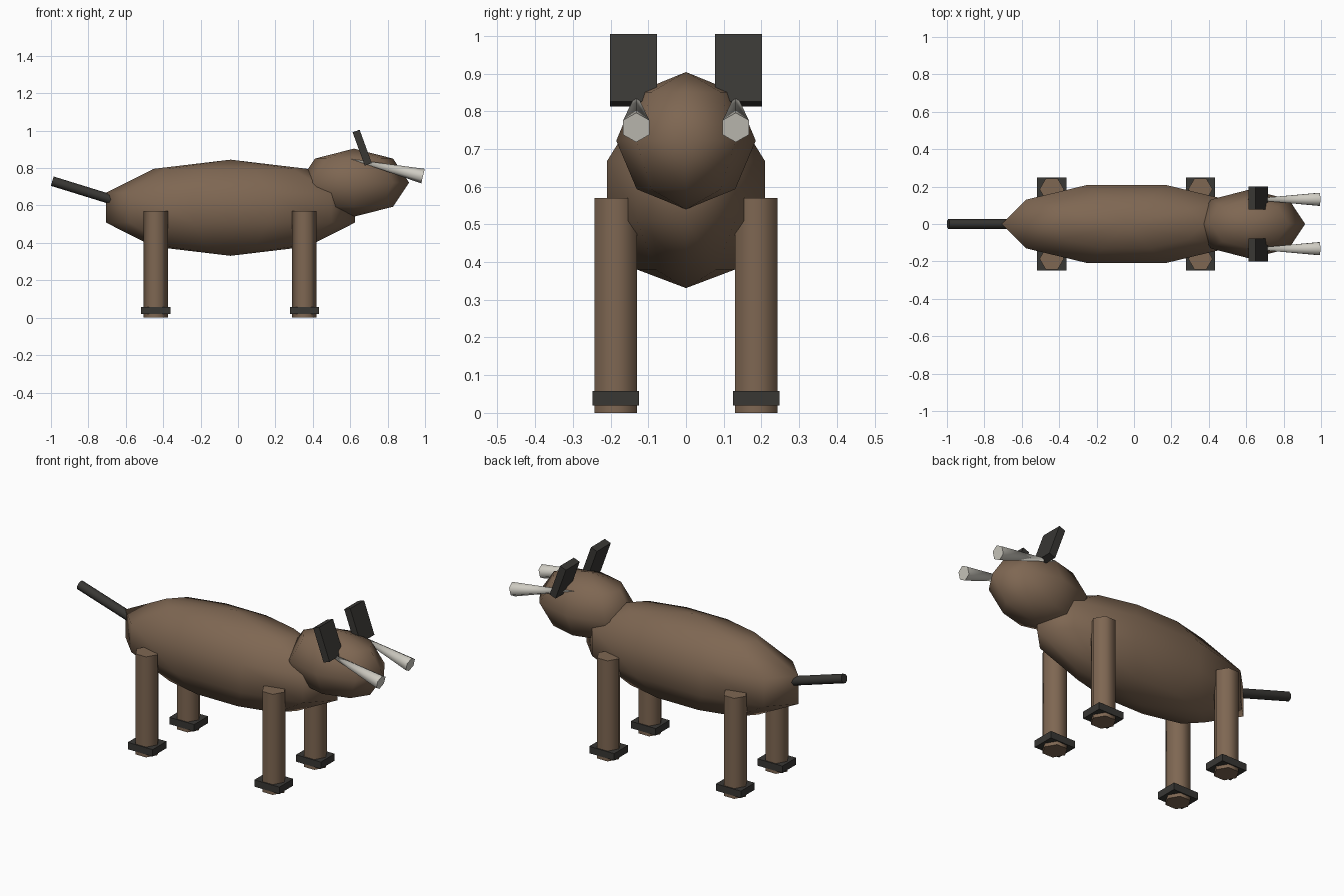
import bpy, bmesh, math
from mathutils import Matrix, Vector

if "Cube" in bpy.data.objects:
    bpy.data.objects.remove(bpy.data.objects["Cube"])


def material(name, rgb):
    m = bpy.data.materials.new(name)
    m.diffuse_color = (*rgb, 1)
    m.use_nodes = True
    m.node_tree.nodes["Principled BSDF"].inputs["Base Color"].default_value = m.diffuse_color
    return m


BROWN = material("brown_hide", (0.21, 0.135, 0.085))
DARK = material("dark_horn", (0.04, 0.038, 0.034))
IVORY = material("ivory", (0.62, 0.60, 0.54))
QUARTER = Matrix.Rotation(math.pi / 2, 4, 'Z')


def finish(name, bm, matrix, mat, smooth=True):
    bm.transform(matrix)
    bmesh.ops.recalc_face_normals(bm, faces=bm.faces)
    mesh = bpy.data.meshes.new(name)
    bm.to_mesh(mesh)
    bm.free()
    mesh.materials.append(mat)
    ob = bpy.data.objects.new(name, mesh)
    bpy.context.collection.objects.link(ob)
    if smooth:
        bpy.ops.object.select_all(action='DESELECT')
        ob.select_set(True)
        bpy.context.view_layer.objects.active = ob
        bpy.ops.object.shade_smooth_by_angle(angle=math.radians(62))
    return ob


def ellipsoid(name, centre, radii, segments, rings, mat):
    bm = bmesh.new()
    bmesh.ops.create_uvsphere(bm, u_segments=segments, v_segments=rings, radius=1)
    # a quarter turn puts vertices on the x axis
    return finish(name, bm, Matrix.LocRotScale(Vector(centre), None, Vector(radii)) @ QUARTER, mat)


def tube(name, start, end, r1, r2, sides, mat, twist=Matrix()):
    a, b = Vector(start), Vector(end)
    bm = bmesh.new()
    bmesh.ops.create_cone(bm, cap_ends=True, segments=sides, radius1=r1, radius2=r2,
                          depth=(b - a).length)
    rot = (b - a).to_track_quat('Z', 'Y').to_matrix().to_4x4()
    return finish(name, bm, Matrix.Translation((a + b) / 2) @ rot @ twist, mat)


def box(name, centre, size, mat, tilt=0):
    bm = bmesh.new()
    bmesh.ops.create_cube(bm, size=1)
    rot = Matrix.Rotation(tilt, 4, 'Y')
    m = Matrix.Translation(centre) @ rot @ Matrix.Diagonal((*size, 1))
    return finish(name, bm, m, mat, smooth=False)


# Body, head and tail
ellipsoid("body", (-0.04, 0, 0.588), (0.70, 0.232, 0.257), 10, 5, BROWN)
ellipsoid("head", (0.62, 0, 0.722), (0.295, 0.185, 0.182), 8, 4, BROWN)
tube("tail", (-0.66, 0, 0.627), (-0.993, 0, 0.73), 0.026, 0.026, 8, DARK)

for side, s in (("right", -1), ("left", 1)):
    # Legs with hoof bands
    for end, x in (("front", 0.355), ("rear", -0.44)):
        bm = bmesh.new()
        bmesh.ops.create_cone(bm, cap_ends=True, segments=6, radius1=0.065,
                              radius2=0.065, depth=0.57)
        finish(f"{end}_{side}_leg", bm, Matrix.Translation((x, s * 0.186, 0.285)) @ QUARTER, BROWN)
        box(f"{end}_{side}_hoof", (x, s * 0.186, 0.039), (0.156, 0.124, 0.039), DARK)
    # Ears lean back, horns widen towards the front
    box(f"{side}_ear", (0.664, s * 0.139, 0.909), (0.04, 0.124, 0.19), DARK, math.radians(-20))
    tube(f"{side}_horn", (0.605, s * 0.132, 0.848), (0.989, s * 0.132, 0.757),
         0.0, 0.04, 6, IVORY)
